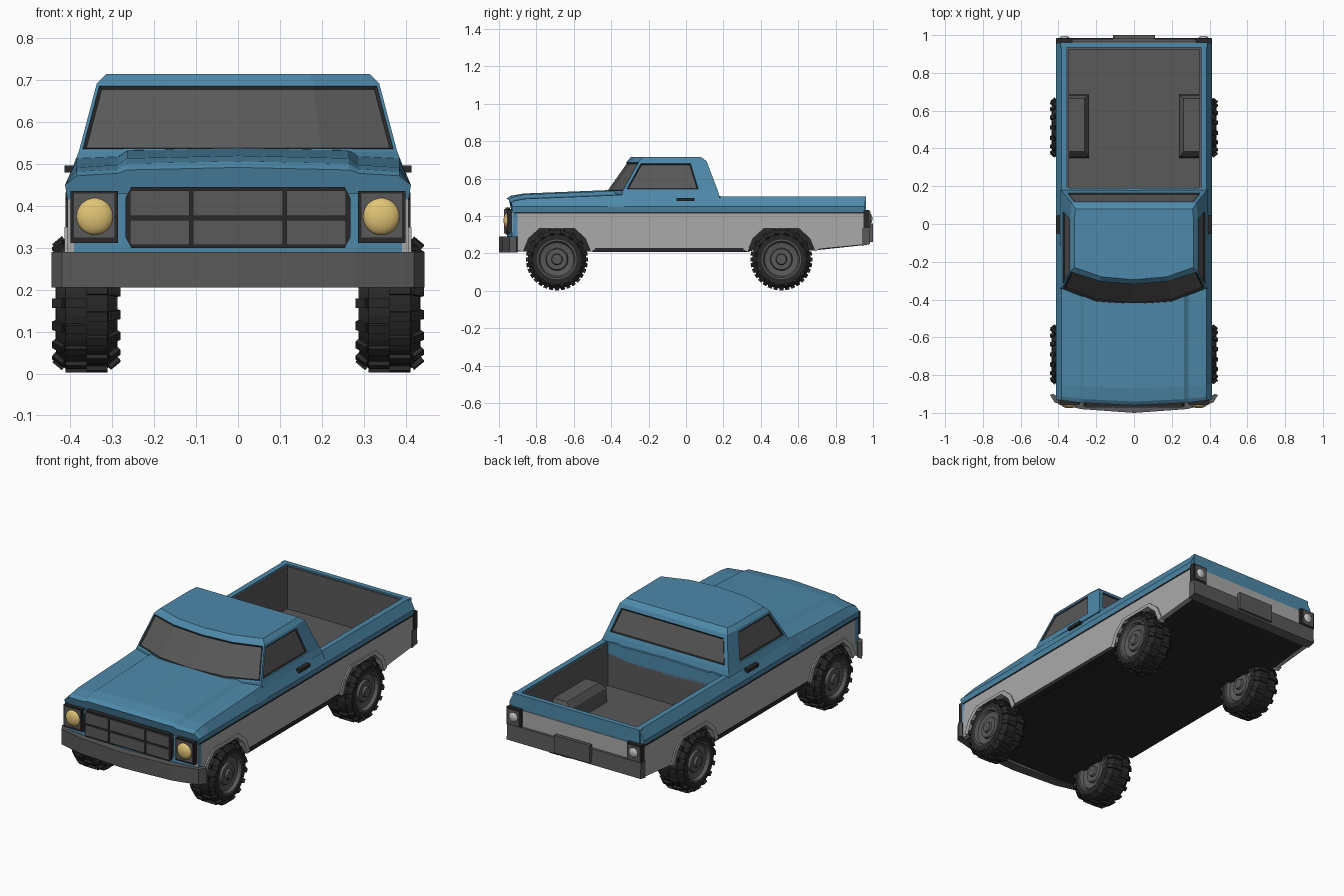
import bpy, bmesh, math
from mathutils import Vector, Matrix

cube = bpy.data.objects.get("Cube")
if cube:
    bpy.data.objects.remove(cube, do_unlink=True)


def material(name, r, g, b):
    m = bpy.data.materials.new(name)
    m.diffuse_color = (r, g, b, 1)
    m.use_nodes = True
    m.node_tree.nodes["Principled BSDF"].inputs["Base Color"].default_value = (r, g, b, 1)
    return m


BLUE = material("blue_paint", .075, .25, .40)
LIGHT = material("light_grey_paint", .40, .40, .40)
GREY = material("dark_grey", .10, .10, .10)
BLACK = material("black_rubber", .022, .022, .022)
YELLOW = material("headlight_yellow", .75, .55, .18)
LAMP = material("lamp_white", .55, .55, .55)


def finish(name, bm, *mats, smooth=False):
    bmesh.ops.recalc_face_normals(bm, faces=bm.faces)
    mesh = bpy.data.meshes.new(name)
    bm.to_mesh(mesh)
    bm.free()
    obj = bpy.data.objects.new(name, mesh)
    bpy.context.collection.objects.link(obj)
    for m in mats:
        mesh.materials.append(m)
    if smooth:
        bpy.ops.object.select_all(action='DESELECT')
        obj.select_set(True)
        bpy.context.view_layer.objects.active = obj
        bpy.ops.object.shade_smooth_by_angle(angle=math.radians(35))
    return obj


def loft(bm, rings, closed_loop=False):
    """Skin closed rings of points; returns the side faces row by row."""
    vs = [[bm.verts.new(p) for p in ring] for ring in rings]
    n = len(vs[0])
    count = len(vs) if closed_loop else len(vs) - 1
    rows = []
    for i in range(count):
        a, b = vs[i], vs[(i + 1) % len(vs)]
        rows.append([bm.faces.new((a[j], a[(j + 1) % n], b[(j + 1) % n], b[j])) for j in range(n)])
    if not closed_loop:
        bm.faces.new(vs[0])
        bm.faces.new(vs[-1])
    return rows


def prism(name, poly, axis, lo, hi, mat):
    """Extrude a 2D outline along one axis."""
    place = {'X': lambda p, t: (t, p[0], p[1]),
             'Y': lambda p, t: (p[0], t, p[1]),
             'Z': lambda p, t: (p[0], p[1], t)}[axis]
    bm = bmesh.new()
    loft(bm, [[place(p, t) for p in poly] for t in (lo, hi)])
    return finish(name, bm, mat)


def box(name, x, y, z, mat):
    return prism(name, [(x[0], z[0]), (x[1], z[0]), (x[1], z[1]), (x[0], z[1])], 'Y', *y, mat)


def mirrored(half):
    return half + [(-a, b) for a, b in reversed(half) if a != 0]


# Chassis and underside
prism("chassis", [(-.93, .21), (.68, .215), (.96, .245), (.96, .26), (.18, .26), (.18, .43),
                  (-.93, .43)], 'X', -.38, .38, BLACK)

# Hood, fenders and belt line as one skin of cross-sections along the truck
rings = []
for y, hood, fender, bend in [(-.96, .492, .478, .03), (-.94, .507, .488, .03), (-.87, .52, .498, .02),
                              (-.42, .538, .515, 0), (-.33, .54, .52, 0), (.19, .505, .505, 0)]:
    half = [(0, hood), (.265, hood - .006), (.288, fender), (.385, fender - .006),
            (.413, .45), (.407, .415)]
    rings.append([(x, y + bend * (x / .41) ** 2, z) for x, z in mirrored(half)])
bm = bmesh.new()
loft(bm, rings)
finish("front_body", bm, BLUE)

# Nose panel
prism("nose_panel", mirrored([(0, -.958), (.28, -.945), (.407, -.928), (.407, -.90), (0, -.90)]),
      'Z', .27, .43, BLUE)

# Cab with inset windows
bm = bmesh.new()
rings = []
for z, ys, xs in [(.50, (-.43, -.412, -.34, .085, .18), (.2, .392, .392, .392)),
                  (.53, (-.43, -.412, -.34, .085, .172), (.2, .38, .38, .38)),
                  (.693, (-.315, -.30, -.25, .035, .11), (.18, .337, .337, .33)),
                  (.715, (-.295, -.28, -.23, .03, .08), (.17, .315, .315, .31))]:
    rings.append([(x, y, z) for x, y in mirrored(list(zip((0,) + xs, ys)))])
band = loft(bm, rings)[1]
bmesh.ops.recalc_face_normals(bm, faces=bm.faces)
for idx, margin in (((0, 1, 7, 8), .008), ((2,), .014), ((6,), .014), ((4,), .022)):
    pane = [band[i] for i in idx]
    bmesh.ops.inset_region(bm, faces=pane, thickness=margin, use_even_offset=True)
    trim = bmesh.ops.inset_region(bm, faces=pane, thickness=.006, depth=-.006, use_even_offset=True)
    for f in trim["faces"]:
        f.material_index = 2
    for f in pane:
        f.material_index = 1
finish("cab", bm, BLUE, GREY, BLACK)

# Cargo bed
box("bed_floor", (-.355, .355), (.185, .94), (.25, .262), GREY)
box("bed_front_wall", (-.355, .355), (.18, .19), (.25, .497), GREY)
box("bed_rear_wall", (-.355, .355), (.925, .935), (.25, .497), GREY)
box("tailgate_top", (-.39, .39), (.935, .962), (.415, .505), BLUE)
box("tailgate_lower", (-.407, .407), (.94, .966), (.32, .425), LIGHT)
prism("rear_bumper", [(.94, .24), (.985, .25), (.98, .335), (.94, .335)], 'X', -.41, .41, GREY)
box("number_plate", (-.11, .11), (.98, 1.0), (.262, .36), GREY)

# Front bumper
prism("front_bumper", mirrored([(0, -1), (.28, -.98), (.42, -.945), (.445, -.905), (.425, -.90),
                                (.40, -.92), (0, -.945)]), 'Z', .205, .29, GREY)

# Grille: dark backing with six panels
prism("grille_backing", mirrored([(0, .30), (.255, .30), (.268, .325), (.268, .42), (.255, .445),
                                  (0, .445)]), 'Y', -.966, -.94, BLACK)
for x in ((-.258, -.116), (-.108, .108), (.116, .258)):
    for z in ((.307, .366), (.376, .437)):
        box("grille_panel", x, (-.972, -.96), z, GREY)

WHEEL_Y = (-.69, .51)
ARCH = [(-.18, .21), (-.152, .28), (-.095, .332), (.095, .332), (.152, .28), (.18, .21)]
LIP = [(.205, .222), (.172, .295), (.108, .35), (-.108, .35), (-.172, .295), (-.205, .222)]

for s, side in ((1, "left"), (-1, "right")):
    # Lower side panel with wheel arches
    arches = [(wy + a, z) for wy in WHEEL_Y for a, z in ARCH]
    prism(side + "_lower_panel", [(-.93, .215)] + arches +
          [(.70, .222), (.965, .248), (.965, .418), (-.93, .418)], 'X', s * .375, s * .407, LIGHT)
    for wy in WHEEL_Y:
        prism(side + "_arch_lip", [(wy + a, z) for a, z in ARCH + LIP], 'X', s * .40, s * .414, LIGHT)
    box(side + "_sill", (s * .37, s * .409), (-.50, .34), (.207, .23), BLACK)
    box(side + "_trim_line", (s * .39, s * .4105), (-.92, .95), (.414, .421), BLACK)
    box(side + "_door_handle", (s * .385, s * .414), (-.05, .045), (.48, .497), BLACK)

    # Bed side
    prism(side + "_bed_rail", [(s * .407, .415), (s * .413, .45), (s * .385, .505), (s * .355, .505),
                               (s * .355, .415)], 'Y', .185, .957, BLUE)
    box(side + "_bed_wall", (s * .345, s * .357), (.185, .935), (.25, .497), GREY)
    box(side + "_wheel_well", (s * .357, s * .378), (.185, .95), (.25, .416), BLACK)
    bm = bmesh.new()
    loft(bm, [[(s * .35, a, z), (s * .35, b, z), (s * x, b, z), (s * x, a, z)]
              for a, b, x, z in ((.35, .685, .238, .255), (.355, .68, .24, .34), (.385, .665, .262, .375))])
    finish(side + "_bed_wheel_box", bm, GREY)

    # Lamps
    box(side + "_headlight_housing", (s * .287, s * .40), (-.955, -.92), (.312, .436), BLACK)
    box(side + "_headlight_plate", (s * .295, s * .392), (-.958, -.93), (.325, .43), GREY)
    for name, x, y, z, r, mat in (("_headlight", .342, -.953, .375, .045, YELLOW),
                                  ("_tail_lamp", .368, .983, .385, .027, LAMP)):
        bm = bmesh.new()
        bmesh.ops.create_uvsphere(bm, u_segments=20, v_segments=12, radius=r,
                                  matrix=Matrix.Translation((s * x, y, z)) @ Matrix.Diagonal((1, .5, 1, 1)))
        finish(side + name, bm, mat, smooth=True)
    box(side + "_tail_housing", (s * .325, s * .412), (.95, .982), (.335, .432), BLACK)
    box(side + "_tail_plate", (s * .333, s * .404), (.95, .986), (.343, .424), GREY)


def revolve(bm, profile, centre, segments):
    """Spin (x, radius) points around the wheel axle."""
    rings = [[centre + Vector((x, r * math.cos(a), r * math.sin(a))) for x, r in profile]
             for a in (2 * math.pi * i / segments for i in range(segments))]
    loft(bm, rings, closed_loop=True)


# Wheels: chunky tyre with lugs, stepped rim
for s, side in ((1, "left"), (-1, "right")):
    for wy, end in zip(WHEEL_Y, ("front", "rear")):
        c = Vector((s * .362, wy, .168))
        bm = bmesh.new()
        revolve(bm, [(-.072, .10), (-.072, .135), (-.05, .156), (.05, .156), (.072, .135), (.072, .10)], c, 32)
        for k in range(32):
            lug = Matrix.Translation(c) @ Matrix.Rotation(math.tau * k / 32, 4, 'X')
            off = .036 if k % 2 else -.036
            bmesh.ops.create_cube(bm, size=1, matrix=lug @ Matrix.Translation((off * .7, 0, .155))
                                  @ Matrix.Diagonal((.05, .022, .022, 1)))
            bmesh.ops.create_cube(bm, size=1, matrix=lug @ Matrix.Translation((off * 1.75, 0, .142))
                                  @ Matrix.Rotation(math.copysign(.7, off), 4, 'Y')
                                  @ Matrix.Diagonal((.03, .022, .022, 1)))
        finish(end + "_" + side + "_tyre", bm, BLACK)
        bm = bmesh.new()
        half = [(.074, .106), (.074, .098), (.056, .09), (.05, .06), (.062, .055), (.062, .03),
                (.074, .026), (.074, .001)]
        revolve(bm, half + [(-x, r) for x, r in reversed(half)], c, 24)
        finish(end + "_" + side + "_rim", bm, GREY)
